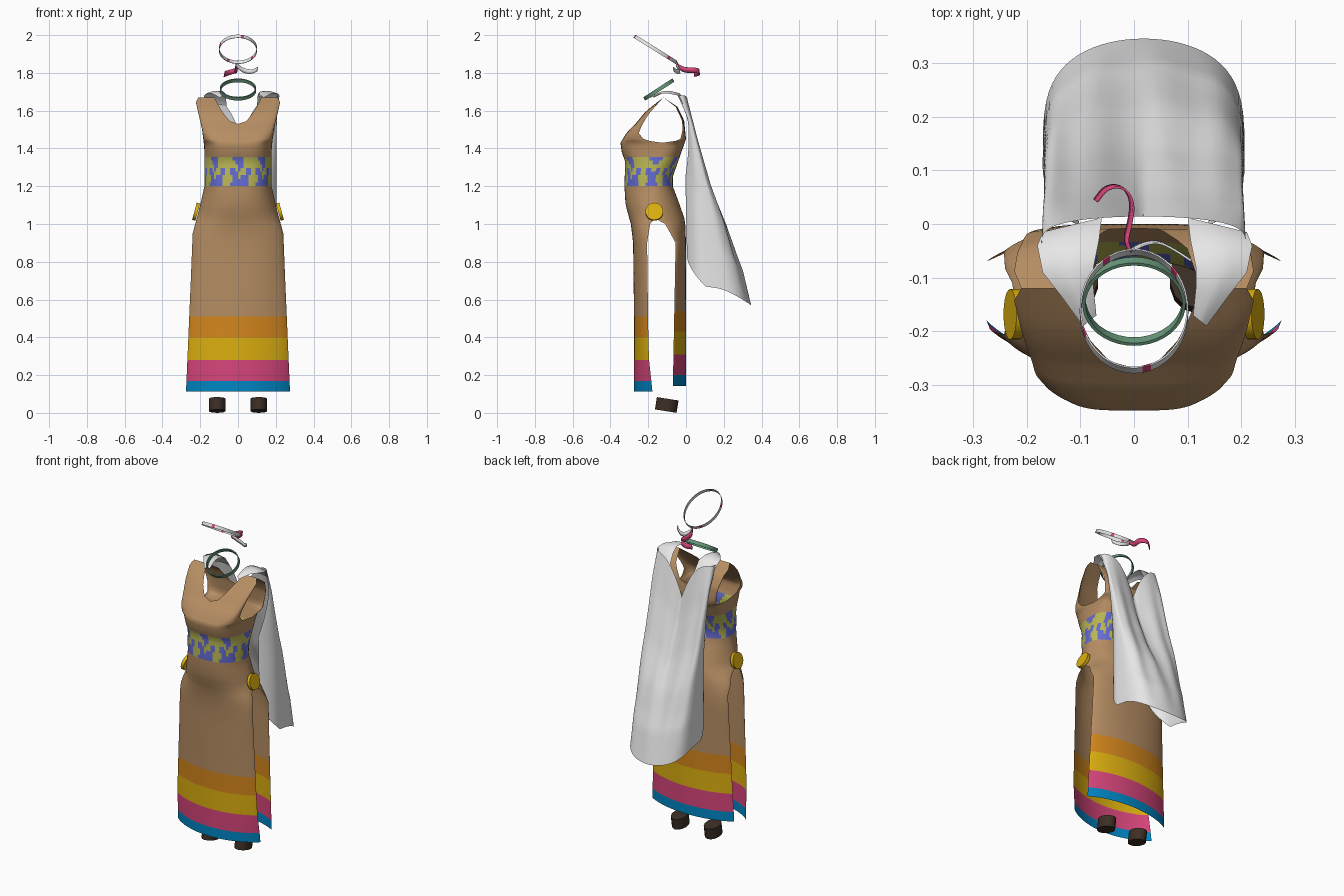
import bpy, bmesh, math
from mathutils import Matrix, Vector

cube = bpy.data.objects.get("Cube")
if cube:
    bpy.data.objects.remove(cube, do_unlink=True)

COLOURS = {
    "tan cloth": (0.47, 0.27, 0.125), "orange": (0.66, 0.24, 0.012),
    "yellow": (0.72, 0.43, 0.005), "pink": (0.68, 0.06, 0.2),
    "sky blue": (0.0, 0.24, 0.55), "olive": (0.5, 0.49, 0.09),
    "violet blue": (0.13, 0.15, 0.65), "white cloth": (0.82, 0.82, 0.82),
    "sage green": (0.14, 0.32, 0.2), "dark brown": (0.045, 0.028, 0.018),
}
NAMES = list(COLOURS)
MATS = []
for name, rgb in COLOURS.items():
    m = bpy.data.materials.new(name)
    m.use_nodes = True
    m.diffuse_color = (*rgb, 1)
    bsdf = m.node_tree.nodes["Principled BSDF"]
    bsdf.inputs["Base Color"].default_value = (*rgb, 1)
    bsdf.inputs["Roughness"].default_value = 0.8
    MATS.append(m)


def curve(table, z):
    """Linear lookup in a list of (key, value) pairs."""
    if z <= table[0][0]:
        return table[0][1]
    for (a, p), (b, q) in zip(table, table[1:]):
        if z <= b:
            return p + (q - p) * (z - a) / (b - a)
    return table[-1][1]


def finish(name, bm, colours, angle=40):
    """Turn a bmesh into a shaded object using the listed colours."""
    bmesh.ops.remove_doubles(bm, verts=bm.verts, dist=0.0005)
    bmesh.ops.recalc_face_normals(bm, faces=bm.faces)
    mesh = bpy.data.meshes.new(name)
    bm.to_mesh(mesh)
    bm.free()
    for c in colours:
        mesh.materials.append(MATS[NAMES.index(c)])
    ob = bpy.data.objects.new(name, mesh)
    bpy.context.collection.objects.link(ob)
    bpy.ops.object.select_all(action="DESELECT")
    ob.select_set(True)
    bpy.context.view_layer.objects.active = ob
    bpy.ops.object.shade_smooth_by_angle(angle=math.radians(angle))
    return ob


def add_grid(bm, rows, rule=lambda r, c: 0):
    """Skin a list of equally long point rows."""
    vs = [[bm.verts.new(p) for p in row] for row in rows]
    for r in range(len(vs) - 1):
        for c in range(len(vs[0]) - 1):
            f = bm.faces.new((vs[r][c], vs[r][c + 1], vs[r + 1][c + 1], vs[r + 1][c]))
            f.material_index = rule(r, c)


# Dress outlines by height
WIDTH = [(0.12, 0.275), (0.7, 0.25), (0.95, 0.24), (1.1, 0.2), (1.2, 0.178),
         (1.4, 0.178), (1.5, 0.19), (1.6, 0.213), (1.65, 0.224), (1.67, 0.21)]
FRONT = [(0.5, -0.275), (0.9, -0.28), (1.0, -0.292), (1.1, -0.32), (1.2, -0.326),
         (1.33, -0.322), (1.38, -0.34), (1.43, -0.347), (1.49, -0.31),
         (1.53, -0.268), (1.6, -0.21), (1.67, -0.12)]
BACK = [(0.9, 0.0), (1.02, -0.005), (1.12, -0.04), (1.2, -0.07), (1.25, -0.07),
        (1.35, -0.035), (1.45, 0.0), (1.55, -0.01), (1.62, -0.045), (1.67, -0.12)]
FRONT_EDGE = [(0.12, -0.178), (0.3, -0.198), (0.9, -0.206), (1.0, -0.19), (1.03, -0.165),
              (1.25, -0.18), (1.43, -0.125), (1.44, -0.195), (1.45, -0.225), (1.48, -0.25),
              (1.52, -0.235), (1.58, -0.2), (1.67, -0.12)]
BACK_EDGE = [(0.12, -0.07), (0.9, -0.055), (1.0, -0.11), (1.03, -0.165), (1.25, -0.18),
             (1.43, -0.125), (1.44, -0.055), (1.45, -0.03), (1.5, -0.017), (1.55, -0.022),
             (1.62, -0.055), (1.67, -0.12)]
NECK = [(1.53, 0.0), (1.545, 0.045), (1.6, 0.088), (1.67, 0.125)]
HEM = [0.113, 0.17, 0.28, 0.40, 0.51]
STRIPES = [4, 3, 2, 1]
BELT_LOW, BELT_HIGH, BELT_ROWS, COLS = 1.2, 1.355, 8, 20
# Belt weave, listed from the bottom row to the top row
WEAVE = ["....###...", "....####..", "#...####..", "###..##...",
         ".##..##..#", "..########", "..#######.", "..######.."]


def dress_panel(bm, centre, edge, lift):
    zs = [z + lift for z in HEM] + [0.6, 0.7, 0.8, 0.9, 0.95, 1.0, 1.03, 1.07, 1.11, 1.16]
    zs += [BELT_LOW + (BELT_HIGH - BELT_LOW) * k / BELT_ROWS for k in range(BELT_ROWS + 1)]
    zs += [1.38, 1.41, 1.43, 1.44, 1.45, 1.48, 1.505, 1.53, 1.545, 1.56, 1.59, 1.62, 1.645, 1.67]
    first = zs.index(BELT_LOW)

    for s in (-1, 1):
        rows = []
        for z in zs:
            w, yc, ye = curve(WIDTH, z), curve(centre, z), curve(edge, z)
            inner = curve(NECK, z)
            power = curve([(0.5, 2.0), (1.1, 2.6), (1.3, 3.0), (1.42, 4.0)], z)
            bulge = curve([(0.3, 0.85), (1.1, 0.6), (1.3, 0.5), (1.42, 0.35)], z)
            row = []
            for c in range(COLS + 1):
                x = inner + (w - inner) * math.sin(c / COLS * math.pi / 2)
                k = max(0.0, 1 - (x / w) ** power) ** bulge
                row.append((s * x, ye + (yc - ye) * k, z))
            rows.append(row)

        def paint(r, c):
            if r < len(STRIPES):
                return STRIPES[r]
            if first <= r < first + BELT_ROWS:
                cell = c if s > 0 else -1 - c
                return 5 if WEAVE[r - first][cell % 10] == "#" else 6
            return 0
        add_grid(bm, rows, paint)


bm = bmesh.new()
dress_panel(bm, FRONT, FRONT_EDGE, 0.0)
dress_panel(bm, BACK, BACK_EDGE, 0.03)
finish("dress", bm, NAMES[:7], 60)

# Cape with a notch at the nape, billowing out behind, its side edges curling in
CAPE_MID = [(0.57, 0.345), (0.75, 0.3), (0.95, 0.22), (1.1, 0.14), (1.3, 0.06), (1.46, 0.014)]
bm = bmesh.new()
rows = []
for i in range(31):
    t = i / 30
    zc, ze = 1.46 - 0.89 * t, 1.68 - 0.86 * t
    w = curve([(0, 0.19), (0.3, 0.185), (1, 0.188)], t)
    ye = curve([(0, -0.045), (0.15, -0.01), (1, 0.005)], t)
    curl = min(1, 2 * t)
    reach = math.radians(90 + 50 * curl)
    ym, yc = ye + 0.1 * curl, curve(CAPE_MID, zc)
    blend = min(1, t * 1.4)
    row = []
    for j in range(57):
        u = j / 28 - 1
        a = u * reach
        k = math.cos(a)
        drop = (1 - blend) * (1 - abs(math.sin(u * math.pi / 2))) ** 2.5
        drop += blend * max(0.0, math.cos(u * math.pi / 2)) ** 0.8
        if k > 0:
            y = ym + (yc - ym) * k ** 0.5 + 0.006 * math.sin(a * 9) * k * math.sin(math.pi * t)
        else:
            y = ym + 0.13 * curl * k
        row.append((0.018 + w * math.sin(a), y, ze + (zc - ze) * drop))
    rows.append(row)
add_grid(bm, rows)
# Cape straps running over the shoulders to the collar
INNER = [(0.08, 0.012, 1.62), (0.085, -0.03, 1.685), (0.095, -0.08, 1.7), (0.095, -0.12, 1.695), (0.09, -0.17, 1.67)]
OUTER = [(0.19, -0.015, 1.63), (0.2, -0.04, 1.68), (0.19, -0.09, 1.69), (0.155, -0.135, 1.69), (0.115, -0.19, 1.668)]
for s in (-1, 1):
    rows = []
    for p, q in zip(INNER, OUTER):
        p, q = Vector(p), Vector(q)
        pts = [p.lerp(q, k / 4) + Vector((0, 0, 0.01 * math.sin(k / 4 * math.pi))) for k in range(5)]
        rows.append([(s * v.x + 0.02, v.y, v.z) for v in pts])
    add_grid(bm, rows)
finish("cape", bm, ["white cloth"], 70)


def band(name, rx, ry, height, thick, loc, tilt, colours, rule=lambda r, c: 0):
    """Flat-sided ring, tilted about the x axis."""
    bm = bmesh.new()
    section = [(0, -1), (thick, -1), (thick, 1), (0, 1), (0, -1)]
    rows = []
    for i in range(41):
        a = i / 40 * math.tau
        rows.append([((rx - d) * math.cos(a), (ry - d) * math.sin(a), h * height / 2) for d, h in section])
    add_grid(bm, rows, rule)
    bm.transform(Matrix.Translation(loc) @ Matrix.Rotation(math.radians(tilt), 4, "X"))
    finish(name, bm, colours, 30)


band("collar", 0.096, 0.092, 0.02, 0.006, (0, -0.144, 1.712), 33, ["sage green"])
band("headband", 0.101, 0.131, 0.019, 0.003, (0, -0.162, 1.925), -32, ["white cloth", "pink"],
     lambda r, c: 1 if r % 9 == 4 else 0)


def ribbon(name, path, width, colour):
    """Upright strip of cloth following a smoothed path."""
    pts = [Vector(p) for p in path]
    for _ in range(2):
        cut = [v for a, b in zip(pts, pts[1:]) for v in (a.lerp(b, 0.25), a.lerp(b, 0.75))]
        pts = [pts[0]] + cut + [pts[-1]]
    side = Vector((0.2, -0.15, 1)).normalized() * width / 2
    bm = bmesh.new()
    add_grid(bm, [(p - side, p + side) for p in pts])
    thick = finish(name, bm, [colour], 70).modifiers.new("thickness", "SOLIDIFY")
    thick.thickness = 0.004


ribbon("ribbon_right_tail", [(-0.01, -0.05, 1.85), (-0.018, -0.03, 1.825), (-0.01, 0.0, 1.815),
                             (-0.004, 0.04, 1.815), (-0.02, 0.068, 1.81), (-0.05, 0.068, 1.8),
                             (-0.07, 0.042, 1.793)], 0.03, "pink")
ribbon("ribbon_left_tail", [(-0.01, -0.05, 1.845), (0.015, -0.035, 1.82), (0.045, -0.03, 1.808),
                            (0.075, -0.045, 1.805), (0.105, -0.065, 1.82)], 0.024, "white cloth")


def disc(name, radius, depth, matrix, colour, sides):
    bm = bmesh.new()
    bmesh.ops.create_cone(bm, cap_ends=True, segments=sides, radius1=radius, radius2=radius,
                          depth=depth, matrix=matrix)
    finish(name, bm, [colour], 40)


# Hip medallions and shoe heels, one on each side
for s, side in ((-1, "right"), (1, "left")):
    turn = Matrix.Rotation(math.radians(s * 75), 4, "Y")
    disc(side + "_medallion", 0.047, 0.018,
         Matrix.Translation((s * 0.222, -0.168, 1.065)) @ turn, "yellow", 20)
    shape = Matrix.Rotation(math.radians(-9), 4, "X") @ Matrix.Diagonal((0.044, 0.058, 1, 1))
    disc(side + "_heel", 1, 0.066,
         Matrix.Translation((s * 0.11, -0.102, 0.042)) @ shape, "dark brown", 14)
